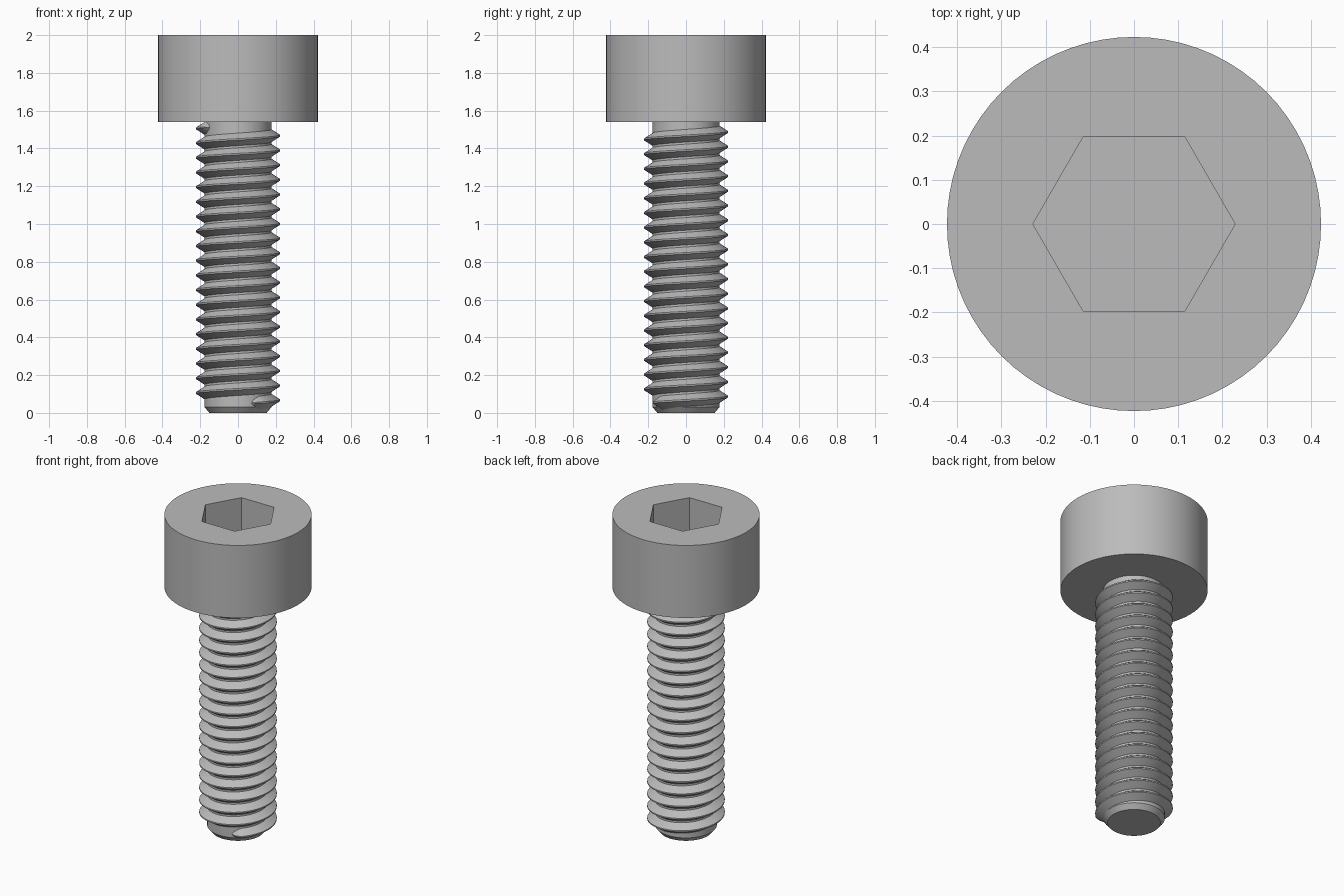
import bpy
from math import cos, sin, pi, radians, sqrt

SIDES = 72

default = bpy.data.objects.get("Cube")
if default:
    bpy.data.objects.remove(default)

steel = bpy.data.materials.new("grey steel")
steel.use_nodes = True
steel.diffuse_color = (0.5, 0.5, 0.5, 1)
steel.node_tree.nodes["Principled BSDF"].inputs["Base Color"].default_value = (0.5, 0.5, 0.5, 1)


def loft(name, rings):
    """Join equal rings of points with quads, cap both ends."""
    n = len(rings[0])
    verts = [p for ring in rings for p in ring]
    faces = [(r * n + i, r * n + (i + 1) % n, (r + 1) * n + (i + 1) % n, (r + 1) * n + i)
             for r in range(len(rings) - 1) for i in range(n)]
    last = (len(rings) - 1) * n
    faces.append(tuple(reversed(range(n))))
    faces.append(tuple(range(last, last + n)))
    mesh = bpy.data.meshes.new(name)
    mesh.from_pydata(verts, [], faces)
    mesh.materials.append(steel)
    obj = bpy.data.objects.new(name, mesh)
    bpy.context.collection.objects.link(obj)
    bpy.ops.object.select_all(action='DESELECT')
    obj.select_set(True)
    bpy.context.view_layer.objects.active = obj
    bpy.ops.object.shade_smooth_by_angle(angle=radians(25))
    return obj


def ring(z, radius):
    """Horizontal ring whose radius is a function of angle."""
    angles = [2 * pi * i / SIDES for i in range(SIDES)]
    return [(radius(a) * cos(a), radius(a) * sin(a), z) for a in angles]


def circle(r):
    return lambda a: r


def hexagon(a):
    return 0.198 / cos(a % (pi / 3) - pi / 6)


# Cylindrical head with hexagonal socket
loft("head", [ring(1.54, circle(0.423)), ring(2.0, circle(0.423)),
              ring(2.0, hexagon), ring(1.77, hexagon)])

# Plain shank with chamfered tip
loft("shank", [ring(0, circle(0.152)), ring(0.03, circle(0.177)), ring(1.55, circle(0.177))])

# Right-handed helical thread, run out at both ends
PITCH, ROOT = 0.0778, 0.165
profile = [(0, -0.041), (0.058, -0.004), (0.058, 0.004), (0, 0.041)]
start, end = radians(-68), radians(18 * 360 + 214)
steps = int((end - start) / radians(5))
thread = []
for i in range(steps + 1):
    a = start + (end - start) * i / steps
    s = max(0.05, sqrt(min(1, min(a - start, end - a) / radians(18))))
    z = 0.067 + PITCH * a / (2 * pi)
    thread.append([((ROOT + d * s) * cos(a), (ROOT + d * s) * sin(a), z + h * s)
                   for d, h in profile])
loft("thread", thread)
